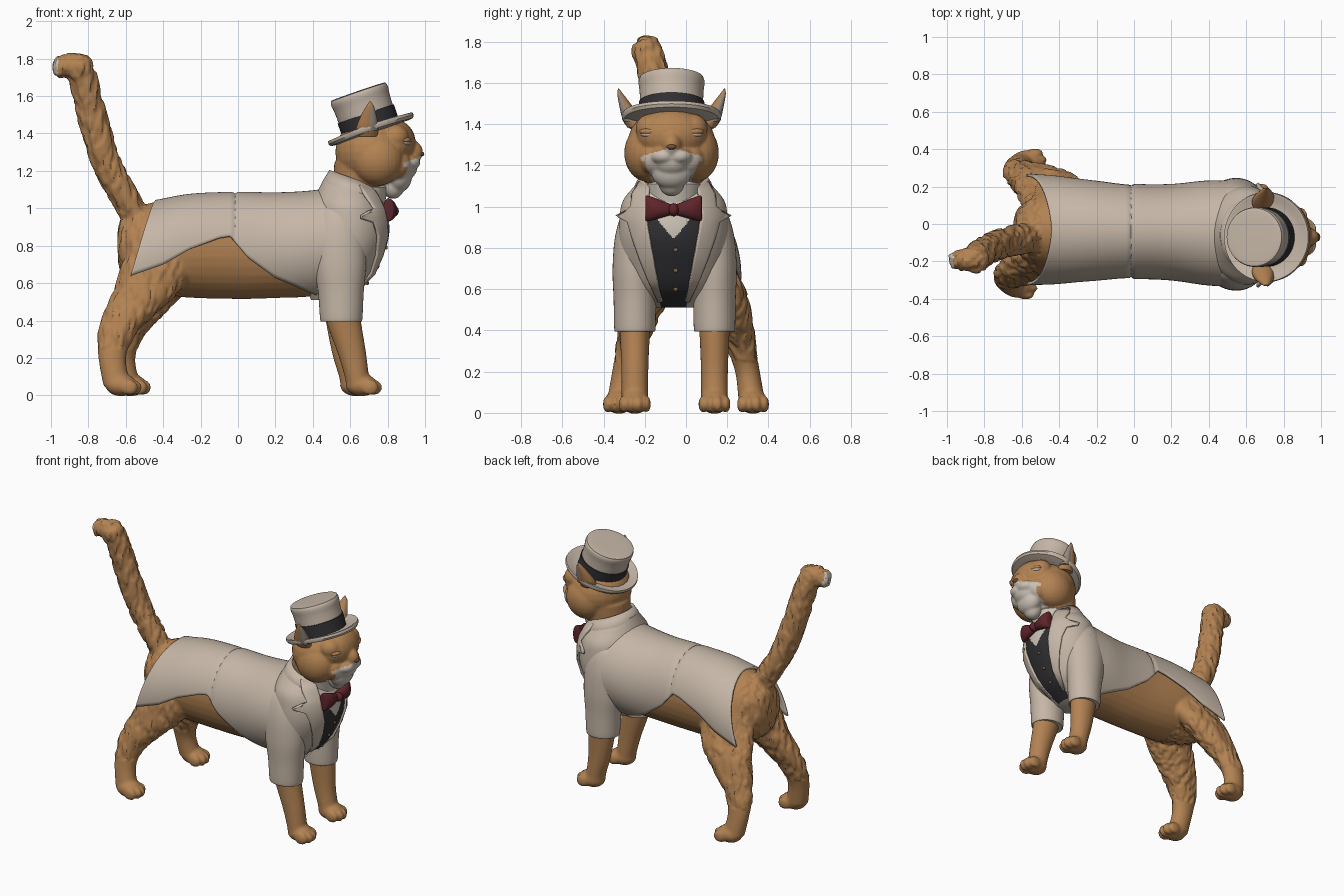
import bpy, bmesh, math
from mathutils import Vector, Matrix, noise

if "Cube" in bpy.data.objects:
    bpy.data.objects.remove(bpy.data.objects["Cube"])

Y = -0.06  # centre line of the chest
H = -0.07  # centre line of the head

def material(name, c):
    m = bpy.data.materials.new(name)
    m.diffuse_color = (*c, 1)
    m.use_nodes = True
    m.node_tree.nodes["Principled BSDF"].inputs["Base Color"].default_value = m.diffuse_color
    return m

FUR = material("ginger fur", (0.45, 0.225, 0.085))
DARK = material("dark fur", (0.16, 0.08, 0.04))
CREAM = material("cream fur", (0.58, 0.52, 0.45))
COAT = material("coat cloth", (0.56, 0.47, 0.385))
BLACK = material("black cloth", (0.03, 0.03, 0.034))
RED = material("red silk", (0.115, 0.018, 0.024))
SHIRT = material("white shirt", (0.62, 0.56, 0.48))
BRASS = material("brass button", (0.2, 0.12, 0.06))
EAR = material("inner ear", (0.3, 0.24, 0.2))

def spline(rows, n=6):
    """Catmull-Rom through tuples of numbers."""
    out = []
    for i in range(len(rows) - 1):
        p = [rows[max(0, min(len(rows) - 1, i + k))] for k in (-1, 0, 1, 2)]
        for s in range(n):
            t = s / n
            out.append(tuple(0.5 * (2*b + (c-a)*t + (2*a-5*b+4*c-d)*t*t + (3*b-a-3*c+d)*t**3)
                             for a, b, c, d in zip(*p)))
    return out + [rows[-1]]

def table(rows, x):
    """Linear lookup by first column."""
    x = max(rows[0][0], min(rows[-1][0], x))
    for a, b in zip(rows, rows[1:]):
        if x <= b[0]:
            t = (x - a[0]) / (b[0] - a[0])
            return [p + (q - p) * t for p, q in zip(a, b)]

def grid(rows, closed=True, caps=True):
    n = len(rows[0])
    f = [(i*n+j, i*n+(j+1) % n, (i+1)*n+(j+1) % n, (i+1)*n+j)
         for i in range(len(rows)-1) for j in range(n if closed else n-1)]
    if closed and caps:
        f += [tuple(range(n)), tuple(range((len(rows)-1)*n, len(rows)*n))]
    return [p for r in rows for p in r], f

def loft(rows, axis='z', n=32, caps=True):
    """Rows are (x, y, z, radius a, radius b)."""
    place = {'z': lambda x, y, z, a, b: (x+a, y+b, z), 'x': lambda x, y, z, a, b: (x, y+a, z+b),
             'y': lambda x, y, z, a, b: (x+a, y, z+b)}[axis]
    return grid([[place(x, y, z, a*math.cos(2*math.pi*k/n), b*math.sin(2*math.pi*k/n))
                  for k in range(n)] for x, y, z, a, b in rows], caps=caps)

def ball(c, r):
    r = r if isinstance(r, tuple) else (r, r, r)
    an = [math.pi * (k + 0.15) / 14.3 for k in range(15)]
    return loft([(c[0], c[1], c[2]-r[2]*math.cos(a), r[0]*math.sin(a), r[1]*math.sin(a)) for a in an], n=24)

def make(name, parts, mats, rule=None, voxel=0, thick=0, matrix=None, tuft=None):
    vs, fs = [], []
    for v, f in parts:
        fs += [tuple(i + len(vs) for i in q) for q in f]
        vs += v
    me = bpy.data.meshes.new(name)
    me.from_pydata(vs, [], fs)
    bm = bmesh.new()
    bm.from_mesh(me)
    bmesh.ops.recalc_face_normals(bm, faces=bm.faces)
    bm.to_mesh(me)
    bm.free()
    ob = bpy.data.objects.new(name, me)
    bpy.context.collection.objects.link(ob)
    if voxel:  # fuse the overlapping parts into one skin
        r = ob.modifiers.new("fuse", 'REMESH')
        r.mode, r.voxel_size = 'VOXEL', voxel
        s = ob.modifiers.new("relax", 'SMOOTH')
        s.factor, s.iterations = 0.5, 5
        bpy.context.view_layer.update()
        me = bpy.data.meshes.new_from_object(ob.evaluated_get(bpy.context.evaluated_depsgraph_get()))
        ob.modifiers.clear()
        ob.data = me
    if tuft:  # raise shaggy locks
        moved = [v.co + v.normal * tuft(v.co) for v in me.vertices]
        for v, p in zip(me.vertices, moved):
            v.co = p
    me.materials.clear()
    for m in mats:
        me.materials.append(m)
    for p in me.polygons:
        p.material_index = rule(p.center) if rule else 0
    if thick:
        s = ob.modifiers.new("thickness", 'SOLIDIFY')
        s.thickness, s.offset = thick, 0
    if matrix:
        ob.matrix_world = matrix
    return ob

# fur body: torso, legs, paws and tail fused together
fur = [loft(spline([(-.64, -.04, .8, .06, .08), (-.61, -.04, .8, .13, .16), (-.5, -.03, .79, .2, .23),
                    (-.3, -.03, .79, .235, .265), (0, -.04, .79, .225, .275), (.2, -.045, .795, .23, .275),
                    (.4, -.05, .8, .24, .27), (.55, -.05, .82, .22, .25), (.65, -.05, .85, .15, .18)]), 'x')]
tail = [(-.48, -.05, .88, .11, .1), (-.56, -.07, .98, .085, .08), (-.63, -.085, 1.1, .087, .08),
        (-.71, -.105, 1.26, .083, .077), (-.79, -.14, 1.53, .081, .077), (-.838, -.175, 1.74, .076, .074)]
fur += [loft(spline(tail)), ball((-.85, -.185, 1.75), .078), ball((-.9, -.19, 1.763), .066),
        ball((-.95, -.195, 1.757), (.045, .05, .058))]

def paw(x, y):
    toes = [ball((x+.076-.02*abs(k), y+.036*k, .042), (.046, .022, .042)) for k in (-1.55, -.52, .52, 1.55)]
    return [ball((x, y, .055), (.085, .07, .06))] + toes

for s, dx in ((-1, 0), (1, .05)):
    fur.append(loft(spline([(-.42+dx/4, s*.12-.02, .9, .09, .08), (-.42+dx/4, s*.145-.025, .72, .19, .108),
        (-.48+dx/2, s*.19, .57, .18, .108), (-.585+dx, s*.235, .43, .135, .09), (-.655+dx, s*.27, .31, .095, .07),
        (-.672+dx, s*.3, .19, .073, .06), (-.645+dx, s*.32, .05, .075, .065)])))
    fur += paw(-.625+dx, s*.325)
    y, fx = s*.193-.055, -.015*s
    fur.append(loft(spline([(.54, y, .6, .1, .09), (.56, y, .42, .095, .075), (.595+fx, y, .22, .076, .066),
                            (.62+fx, y, .1, .065, .065), (.63+fx, y, .04, .065, .065)])))
    fur += paw(.645+fx, y)

def locks(c):
    if (c.z > .95 and c.x < -.5) or (c.x < -.3 and .25 < c.z < .95 and (c.x < -.53 or c.z < .72)):
        n = noise.noise(Vector((c.x*36, c.y*36, c.z*13 - c.x*9)))
        return .009 * max(-.5, min(.5, n * 2.4))
    return 0

make("fur_body", fur, [FUR, CREAM], lambda c: int(c.x < -.965 and c.z > 1.6), .0105, tuft=locks)

# head: skull, cheeks, face, muzzle, bearded chin and neck
head = [ball((.72, H, 1.3), (.2, .215, .19)), ball((.835, H, 1.35), (.115, .17, .125)),
        ball((.905, H, 1.3), (.085, .055, .07)), ball((.875, H, 1.22), (.085, .095, .075)),
        ball((.86, H, 1.17), (.07, .1, .085)), ball((.83, H, 1.12), (.06, .065, .07)),
        loft([(.62, Y, 1.0, .12, .13), (.68, Y, 1.25, .165, .17)])]
for s in (-1, 1):
    head += [ball((.745, H+s*.115, 1.26), (.14, .115, .14)), ball((.9, H+s*.038, 1.245), (.076, .068, .045)),
             ball((.84, H+s*.1, 1.38), (.075, .075, .07)), ball((.845, H+s*.085, 1.235), (.082, .075, .08))]

def head_rule(c):
    d = abs(c.y - H)
    half = .15 if c.z > 1.22 else .125 - .4 * (1.2 - c.z)
    return 1 if c.x > .76 and c.z < 1.288 - .3 * d and d < half else 0

make("head", head, [FUR, CREAM], head_rule, .008)
make("nose", [ball((.978, H, 1.29), (.018, .024, .014))], [DARK])
for s, side in ((-1, "left"), (1, "right")):
    ey = H + s * .1
    make("eyelid_" + side, [ball((.89, ey, 1.352), (.034, .05, .02))], [CREAM])
    make("eyelid_top_" + side, [ball((.89, ey, 1.364), (.037, .056, .02))], [FUR])
    ear = spline([(.69, .17, 1.385, .056, .05), (.69, .193, 1.43, .058, .05), (.697, .222, 1.49, .042, .034),
                  (.705, .248, 1.545, .02, .016), (.707, .257, 1.572, .004, .003)])
    make("ear_" + side, [loft([(x, H+s*y, z, a, b*.9) for x, y, z, a, b in ear])], [FUR])
    make("inner_ear_" + side, [loft([(x+a*.42, H+s*(y+b*.28), z+.002, a*.64, b*.66)
                                     for x, y, z, a, b in ear[4:20]])], [EAR])

# top hat, tilted back
tilt = Matrix.Translation((.713, H, 1.417)) @ Matrix.Rotation(math.radians(-19), 4, 'Y')

def lathe(prof, n=64):
    return grid([[(r*math.cos(a), r*math.sin(a), z + (.012*math.sin(a)**2*max(0, (r-.15)/.09)))
                  for a in [2*math.pi*k/n for k in range(n)]] for r, z in prof])

make("hat_brim", [lathe([(.12, -.012), (.155, -.014), (.2, -.014), (.232, -.01), (.241, .004), (.238, .02),
                         (.225, .02), (.2, .01), (.155, .012), (.12, .012)])], [COAT], matrix=tilt)
make("hat_crown", [lathe(spline([(.152, -.005), (.153, .09), (.155, .15), (.16, .19), (.156, .211),
                                 (.14, .22), (.02, .222)], 4))], [COAT], matrix=tilt)
make("hat_band", [lathe([(.15, .008), (.158, .01), (.159, .092), (.15, .094)])], [BLACK], matrix=tilt)

# coat back with open tails and a waist seam
SEC = spline([(-.6, 1.02, .3, .29), (-.44, 1.037, .4, .284), (-.25, 1.07, .48, .264), (0, 1.08, .49, .247),
              (.2, 1.077, .49, .25), (.4, 1.088, .51, .273), (.6, 1.12, .53, .275)])
HEM = [(-.6, .63), (-.4, .7), (-.26, .78), (-.1, .84), (-.04, .85), (.05, .74), (.2, .63), (.42, .54), (.6, .52)]
rows = []
for i in range(101):
    row = []
    for j in range(49):
        v = j / 24 - 1
        x = .57 + (-.44 - .135*abs(v)**1.5 - .57) * i / 100
        _, top, bot, w = table(SEC, x)
        dent = .01 * math.exp(-((x + .015) / .01)**2)
        zc, h = (top + bot) / 2, (top - bot) / 2
        a = v * math.acos(max(-1, min(1, (table(HEM, x)[1] - zc) / h)))
        row.append((x, -.04 - .02*x + (w-dent)*math.sin(a), zc + (h-dent)*math.cos(a)))
    rows.append(row)
make("coat_back", [grid(rows, closed=False)], [COAT], thick=.016)

# chest: coat fronts, waistcoat and shirt
CHEST = spline([(.51, .48, .09, .13), (.6, .53, .16, .21), (.72, .565, .195, .25), (.84, .59, .215, .265),
                (.95, .595, .21, .262), (1.03, .59, .19, .245), (1.1, .585, .155, .19), (1.16, .59, .13, .14)], 16)

def chest_x(dy, z):
    _, xc, a, w = table(CHEST, z)
    return xc + a * math.sqrt(max(.06, 1 - (dy / w)**2))

def chest_rule(c):
    d = abs(c.y - Y)
    if c.x < .54 or d > .065 + .17 * (c.z - .53):
        return 0
    return 2 if d < (c.z - .84) * .8 else 1

make("chest", [loft([(xc, Y, z, a, w) for z, xc, a, w in CHEST], n=240)], [COAT, BLACK, SHIRT], chest_rule)
LAPEL = [(.54, .055, .075), (.65, .08, .125), (.75, .098, .165), (.85, .116, .2), (.925, .128, .222),
         (.945, .13, .262), (.96, .13, .278), (.98, .13, .235), (1.0, .128, .205), (1.06, .12, .2), (1.12, .11, .165)]
for s, side in ((-1, "left"), (1, "right")):
    rows = [[(chest_x(d, z) + .014, Y + s*d, z) for d in [i + (o-i)*k/8 for k in range(9)]] for z, i, o in LAPEL]
    make("lapel_" + side, [grid(rows, closed=False)], [COAT], thick=.014)
    y = s*.193 - .055
    make("sleeve_" + side, [loft(spline([(.54, y-s*.06, 1.04, .06, .05), (.54, y-s*.035, .98, .115, .09),
        (.54, y-s*.01, .86, .14, .105), (.545, y, .7, .14, .108), (.55, y, .55, .122, .103),
        (.552, y, .41, .113, .1), (.552, y, .395, .105, .092)]), n=40)], [COAT])

# coat collar, shirt collar
rows = []
for cx, z, a, b, lift in ((.607, 1.05, .17, .2, .03), (.618, 1.11, .152, .175, .04), (.63, 1.15, .134, .148, .05)):
    rows.append([(cx + a*math.cos(t), Y + b*math.sin(t), z - lift*math.cos(t))
                 for t in [math.radians(42 + 276*k/40) for k in range(41)]])
make("coat_collar", [grid(rows, closed=False)], [COAT], thick=.018)
make("shirt_collar", [loft([(.645, Y, .98, .135, .13), (.655, Y, 1.05, .135, .135), (.67, Y, 1.11, .135, .14),
                            (.675, Y, 1.125, .12, .125)])], [SHIRT])

# bow tie and waistcoat buttons
bow = [ball((.825, Y, .985), (.035, .026, .032))]
for s in (-1, 1):
    bow.append(loft(spline([(.81, Y, .985, .02, .022), (.815, Y+s*.04, .987, .03, .035),
                            (.815, Y+s*.09, .99, .036, .052), (.805, Y+s*.13, .992, .03, .062),
                            (.802, Y+s*.137, .992, .018, .05)]), 'y'))
make("bow_tie", bow, [RED])
make("buttons", [ball((chest_x(0, z) + .002, Y+.01, z), (.008, .011, .011)) for z in (.6, .69, .79)], [BRASS])

for ob in bpy.data.objects:
    ob.select_set(True)
    bpy.context.view_layer.objects.active = ob
bpy.ops.object.shade_smooth_by_angle(angle=math.radians(42))
